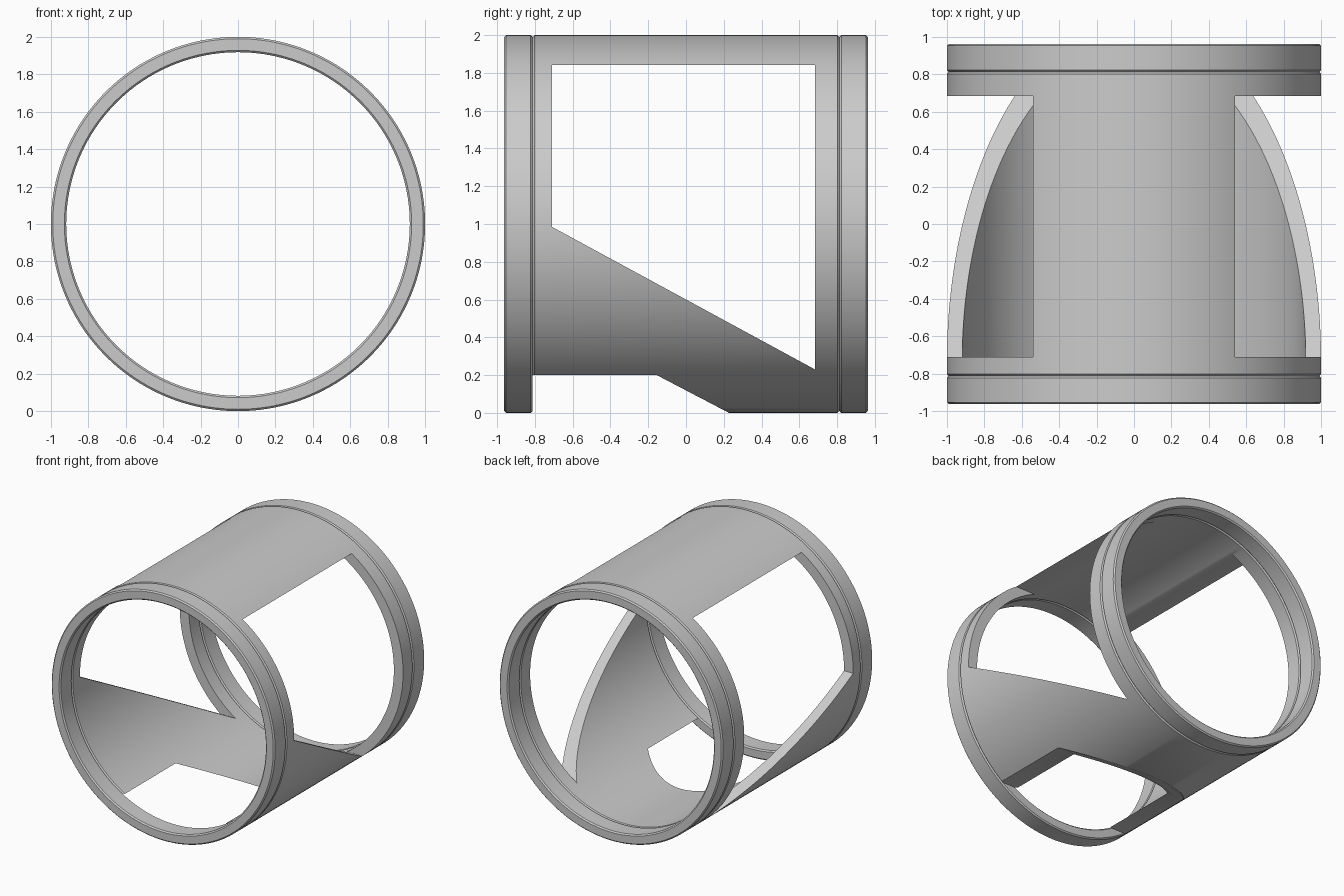
import bpy, bmesh, math

if "Cube" in bpy.data.objects:
    bpy.data.objects.remove(bpy.data.objects["Cube"])

SEGS = 160
R_OUT, R_IN, CH = 1.0, 0.918, 0.01


def make_object(name, bm):
    bmesh.ops.recalc_face_normals(bm, faces=bm.faces[:])
    me = bpy.data.meshes.new(name)
    bm.to_mesh(me)
    bm.free()
    ob = bpy.data.objects.new(name, me)
    bpy.context.collection.objects.link(ob)
    return ob


def activate(ob):
    bpy.ops.object.select_all(action='DESELECT')
    ob.select_set(True)
    bpy.context.view_layer.objects.active = ob


def smooth(ob):
    activate(ob)
    bpy.ops.object.shade_smooth_by_angle(angle=math.radians(30))


def chamfered_ring(name, y0, y1):
    """Hollow ring around the y axis at z = 1 with chamfered rims."""
    profile = [(R_OUT - CH, y0), (R_OUT, y0 + CH), (R_OUT, y1 - CH), (R_OUT - CH, y1),
               (R_IN + CH, y1), (R_IN, y1 - CH), (R_IN, y0 + CH), (R_IN + CH, y0)]
    bm = bmesh.new()
    loops = []
    for i in range(SEGS):
        a = 2 * math.pi * i / SEGS
        loops.append([bm.verts.new((r * math.cos(a), y, 1 + r * math.sin(a)))
                      for r, y in profile])
    n = len(profile)
    for i in range(SEGS):
        a, b = loops[i], loops[(i + 1) % SEGS]
        for j in range(n):
            k = (j + 1) % n
            bm.faces.new((a[j], a[k], b[k], b[j]))
    return make_object(name, bm)


def prism_cutter(name, outline):
    """Side-view (y, z) outline extruded across the whole width."""
    bm = bmesh.new()
    face = bm.faces.new([bm.verts.new((-1.3, y, z)) for y, z in outline])
    ext = bmesh.ops.extrude_face_region(bm, geom=[face])
    verts = [g for g in ext['geom'] if isinstance(g, bmesh.types.BMVert)]
    bmesh.ops.translate(bm, verts=verts, vec=(2.6, 0, 0))
    ob = make_object(name, bm)
    ob.hide_render = True
    return ob


# End collars
for name, y0, y1 in (("front_collar", -0.963, -0.812), ("back_collar", 0.812, 0.963)):
    smooth(chamfered_ring(name, y0, y1))

# Main sleeve
sleeve = chamfered_ring("sleeve", -0.812, 0.812)

# Slanted side windows and the bottom opening
cutters = [
    prism_cutter("window_cutter", [(-0.71, 0.985), (-0.71, 1.842), (0.683, 1.842), (0.683, 0.23)]),
    prism_cutter("bottom_cutter", [(-0.9, -0.2), (-0.9, 0.2), (-0.155, 0.2), (0.61, -0.2)]),
]
activate(sleeve)
for c in cutters:
    mod = sleeve.modifiers.new(c.name, 'BOOLEAN')
    mod.operation = 'DIFFERENCE'
    mod.solver = 'EXACT'
    mod.object = c
    bpy.ops.object.modifier_apply(modifier=mod.name)
for c in cutters:
    bpy.data.objects.remove(c, do_unlink=True)
smooth(sleeve)
